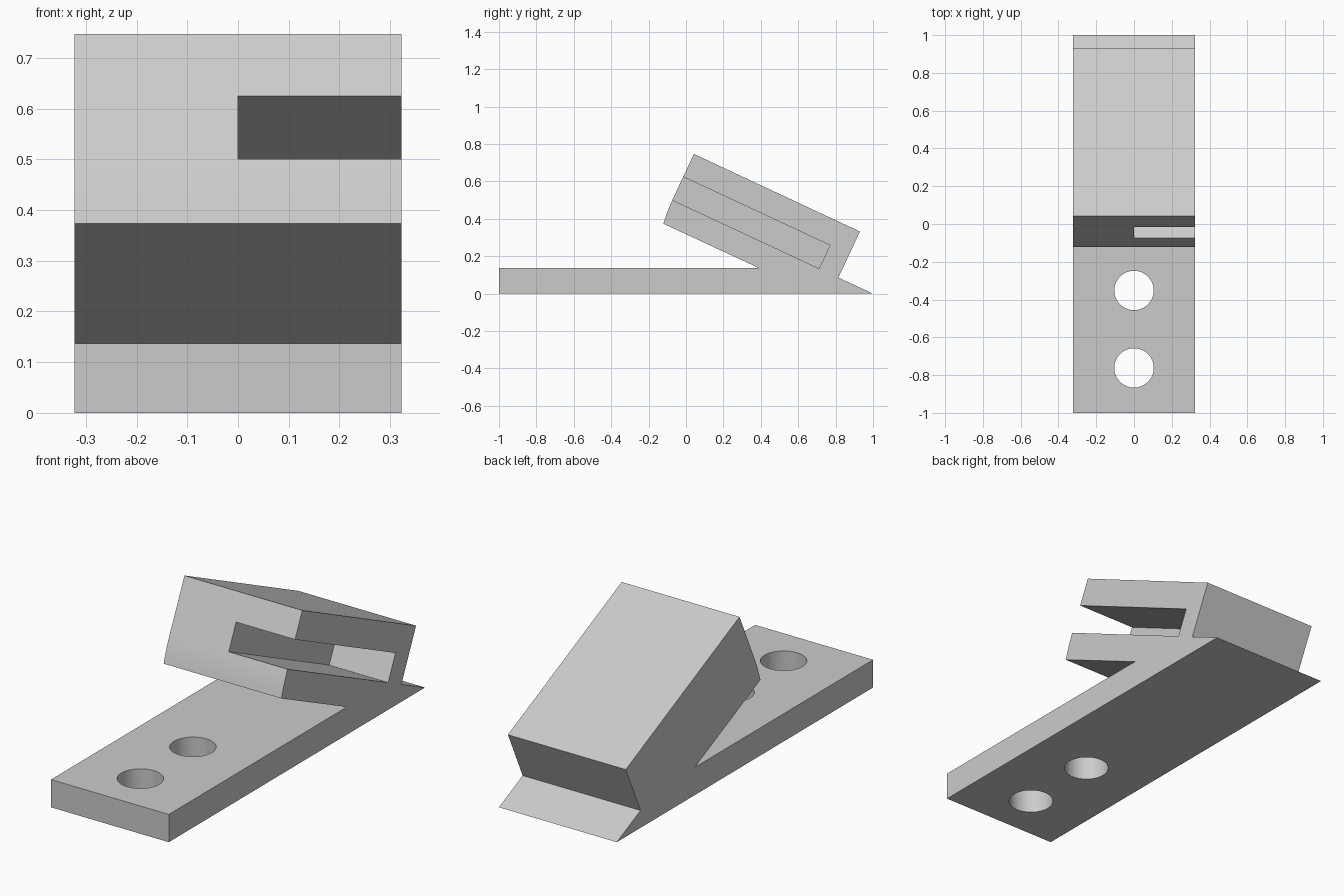
import bpy
import bmesh
import math
from mathutils import Vector

cube = bpy.data.objects.get("Cube")
if cube:
    bpy.data.objects.remove(cube, do_unlink=True)

HALF_WIDTH = 0.322
THICK = 0.137

grey = bpy.data.materials.new("light_grey")
grey.use_nodes = True
grey.diffuse_color = (0.6, 0.6, 0.6, 1)
grey.node_tree.nodes["Principled BSDF"].inputs["Base Color"].default_value = (0.6, 0.6, 0.6, 1)


def extrude_profile(name, points, x0, x1):
    """Extrude a closed (y, z) outline along x."""
    bm = bmesh.new()
    face = bm.faces.new([bm.verts.new((x0, y, z)) for y, z in points])
    result = bmesh.ops.extrude_face_region(bm, geom=[face])
    moved = [v for v in result["geom"] if isinstance(v, bmesh.types.BMVert)]
    bmesh.ops.translate(bm, verts=moved, vec=(x1 - x0, 0, 0))
    bmesh.ops.recalc_face_normals(bm, faces=bm.faces)
    mesh = bpy.data.meshes.new(name)
    bm.to_mesh(mesh)
    bm.free()
    obj = bpy.data.objects.new(name, mesh)
    bpy.context.collection.objects.link(obj)
    obj.data.materials.append(grey)
    return obj


def cut(target, cutter):
    cutter.hide_render = True
    mod = target.modifiers.new("cut", "BOOLEAN")
    mod.operation = "DIFFERENCE"
    mod.solver = "EXACT"
    mod.object = cutter
    bpy.context.view_layer.objects.active = target
    bpy.ops.object.modifier_apply(modifier=mod.name)
    bpy.data.objects.remove(cutter, do_unlink=True)


# Directions of the tilted block: along its slope and down its front
tilt = math.radians(25)
along = Vector((math.cos(tilt), -math.sin(tilt)))
down = Vector((-math.sin(tilt), -math.cos(tilt)))
top_corner = Vector((0.042, 0.747))


def block_point(a, d):
    return tuple(top_corner + along * a + down * d)


# Side outline: flat base, tilted block, gently curved lower front edge
arc_start, arc_length = 0.272, 0.135
front_arc = []
for i in range(9):
    s = arc_length * i / 8
    front_arc.append(block_point(s * s / 1.8, arc_start + s))
outline = [(-1, 0), (-1, THICK), (0.39, THICK)]
outline += front_arc[::-1]
outline += [block_point(0, 0), (0.93, 0.332), (0.815, 0.086), (1, 0)]
body = extrude_profile("wedge_bracket", outline, -HALF_WIDTH, HALF_WIDTH)

# Slot open to the front and the left side
slot = [block_point(-0.1, 0.135), block_point(0.866, 0.135),
        block_point(0.866, arc_start), block_point(-0.1, arc_start)]
cut(body, extrude_profile("slot_cutter", slot, 0, HALF_WIDTH + 0.1))

# Two bolt holes through the base
for y in (-0.352, -0.762):
    bpy.ops.mesh.primitive_cylinder_add(vertices=64, radius=0.104, depth=0.4,
                                        location=(0, y, THICK / 2))
    cut(body, bpy.context.object)

bpy.ops.object.select_all(action="DESELECT")
body.select_set(True)
bpy.context.view_layer.objects.active = body
bpy.ops.object.shade_smooth_by_angle(angle=math.radians(20))
